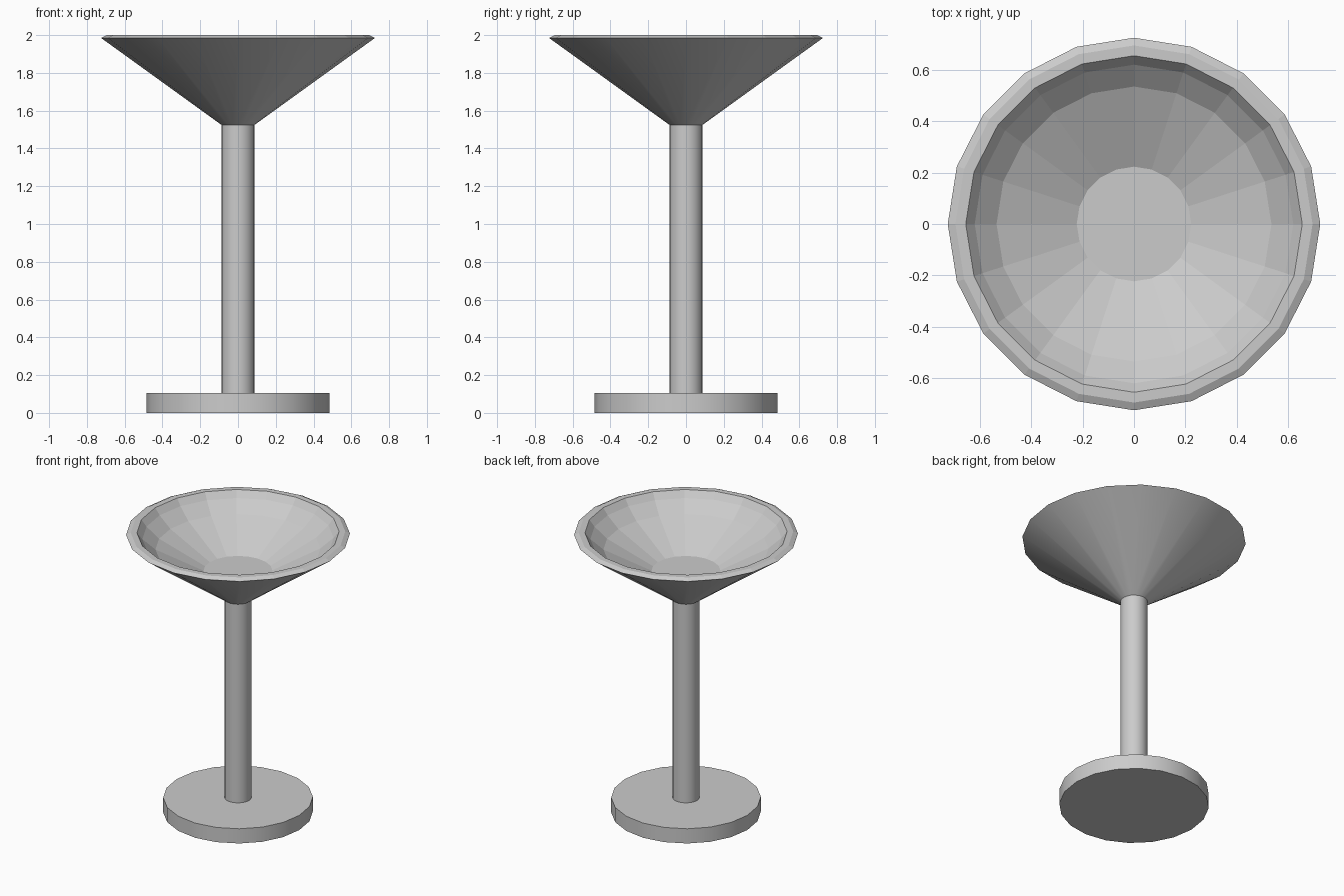
import bpy, bmesh, math

if "Cube" in bpy.data.objects:
    bpy.data.objects.remove(bpy.data.objects["Cube"])

SIDES = 20


def lathe(name, profile, smooth_bands):
    """Revolve (radius, z) points; cap both ends; smooth only the listed bands."""
    bm = bmesh.new()
    rings = []
    for r, z in profile:
        rings.append([bm.verts.new((r * math.cos(2 * math.pi * i / SIDES),
                                    r * math.sin(2 * math.pi * i / SIDES), z))
                      for i in range(SIDES)])
    for b, (lo, hi) in enumerate(zip(rings, rings[1:])):
        for i in range(SIDES):
            j = (i + 1) % SIDES
            face = bm.faces.new((lo[i], lo[j], hi[j], hi[i]))
            face.smooth = b in smooth_bands
            # Keep the border of a smooth band crisp
    bm.faces.new(rings[0][::-1])
    bm.faces.new(rings[-1])
    for e in bm.edges:
        if abs(e.verts[0].co.z - e.verts[1].co.z) < 1e-6:
            e.smooth = False
    mesh = bpy.data.meshes.new(name)
    bm.to_mesh(mesh)
    bm.free()
    obj = bpy.data.objects.new(name, mesh)
    bpy.context.collection.objects.link(obj)
    return obj


# Round foot and straight stem
lathe("foot", [(0.485, 0.0), (0.485, 0.105)], {0})
lathe("stem", [(0.088, 0.105), (0.088, 1.525)], {0})

# Conical bowl: smooth outside, bevelled rim, faceted hollow with flat floor
lathe("bowl", [(0.088, 1.525), (0.725, 1.985), (0.695, 2.0), (0.655, 2.0),
               (0.62, 1.955), (0.535, 1.88), (0.223, 1.726)], {0})
